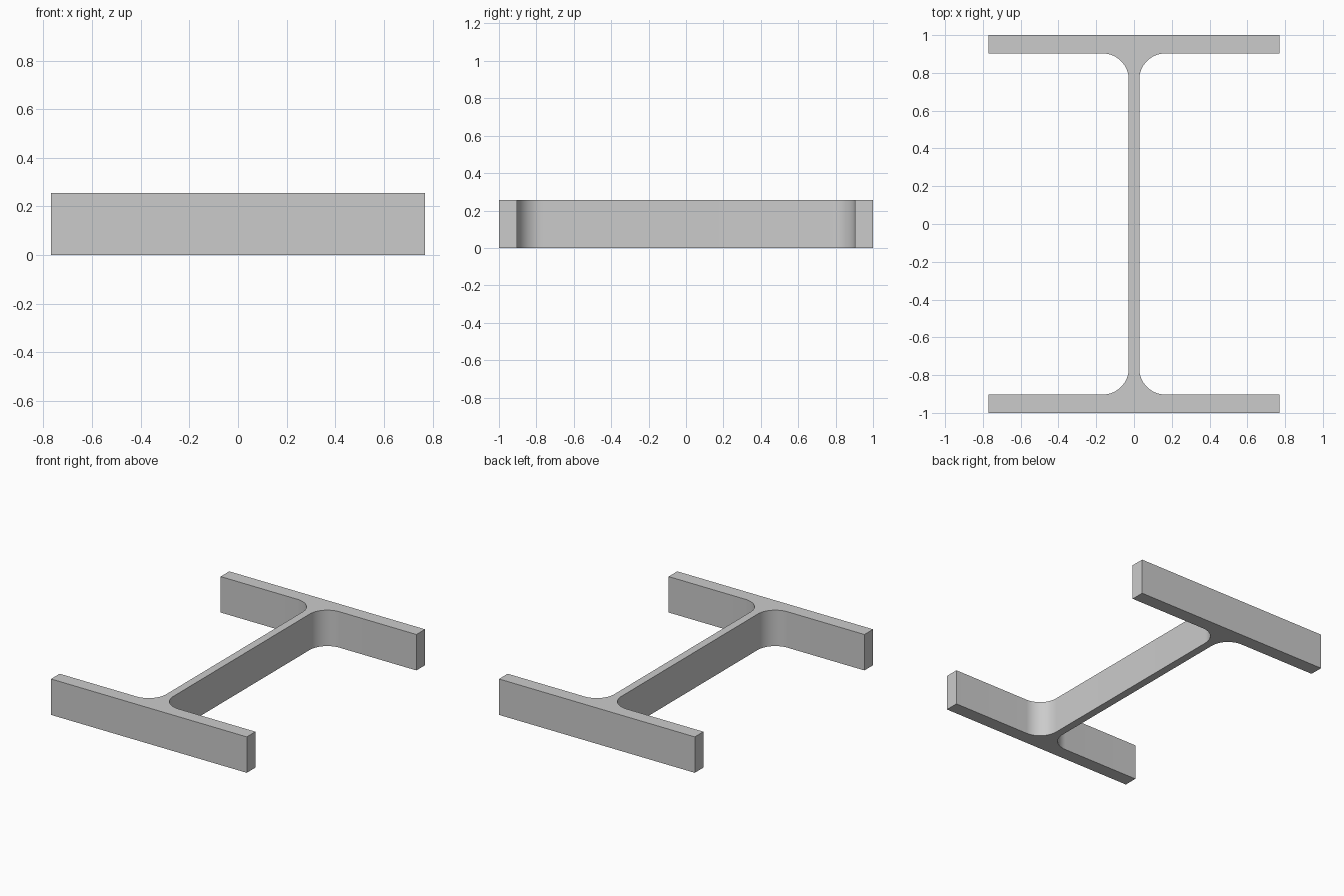
import bpy
import bmesh
from math import cos, sin, pi, radians

cube = bpy.data.objects.get("Cube")
if cube:
    bpy.data.objects.remove(cube, do_unlink=True)

HALF_WIDTH = 0.769     # flange half width
HALF_DEPTH = 1.0       # half distance between outer flange faces
FLANGE = 0.097         # flange thickness
HALF_WEB = 0.028       # web half thickness
RADIUS = 0.138         # root fillet radius
HEIGHT = 0.255
STEPS = 16

# Plain steel material
steel = bpy.data.materials.new("steel grey")
steel.use_nodes = True
grey = (0.6, 0.6, 0.6, 1.0)
steel.diffuse_color = grey
steel.node_tree.nodes["Principled BSDF"].inputs["Base Color"].default_value = grey

# One quarter of the section, from the outer flange corner to the web
inner = HALF_DEPTH - FLANGE
quarter = [(HALF_WIDTH, HALF_DEPTH), (HALF_WIDTH, inner)]
for i in range(STEPS + 1):
    a = pi / 2 + (pi / 2) * i / STEPS
    quarter.append((HALF_WEB + RADIUS + RADIUS * cos(a),
                    inner - RADIUS + RADIUS * sin(a)))

# Mirror it into the closed I-shaped outline
right_side = quarter + [(x, -y) for x, y in reversed(quarter)]
outline = right_side + [(-x, y) for x, y in reversed(right_side)]

# Extrude the outline into the beam
bm = bmesh.new()
base = bm.faces.new([bm.verts.new((x, y, 0)) for x, y in outline])
result = bmesh.ops.extrude_face_region(bm, geom=[base], use_keep_orig=True)
top = [v for v in result["geom"] if isinstance(v, bmesh.types.BMVert)]
bmesh.ops.translate(bm, verts=top, vec=(0, 0, HEIGHT))
bmesh.ops.recalc_face_normals(bm, faces=bm.faces[:])

mesh = bpy.data.meshes.new("steel_beam")
bm.to_mesh(mesh)
bm.free()
mesh.materials.append(steel)
beam = bpy.data.objects.new("steel_beam", mesh)
bpy.context.collection.objects.link(beam)

# Smooth fillets, sharp corners
bpy.ops.object.select_all(action="DESELECT")
beam.select_set(True)
bpy.context.view_layer.objects.active = beam
bpy.ops.object.shade_smooth_by_angle(angle=radians(30))
